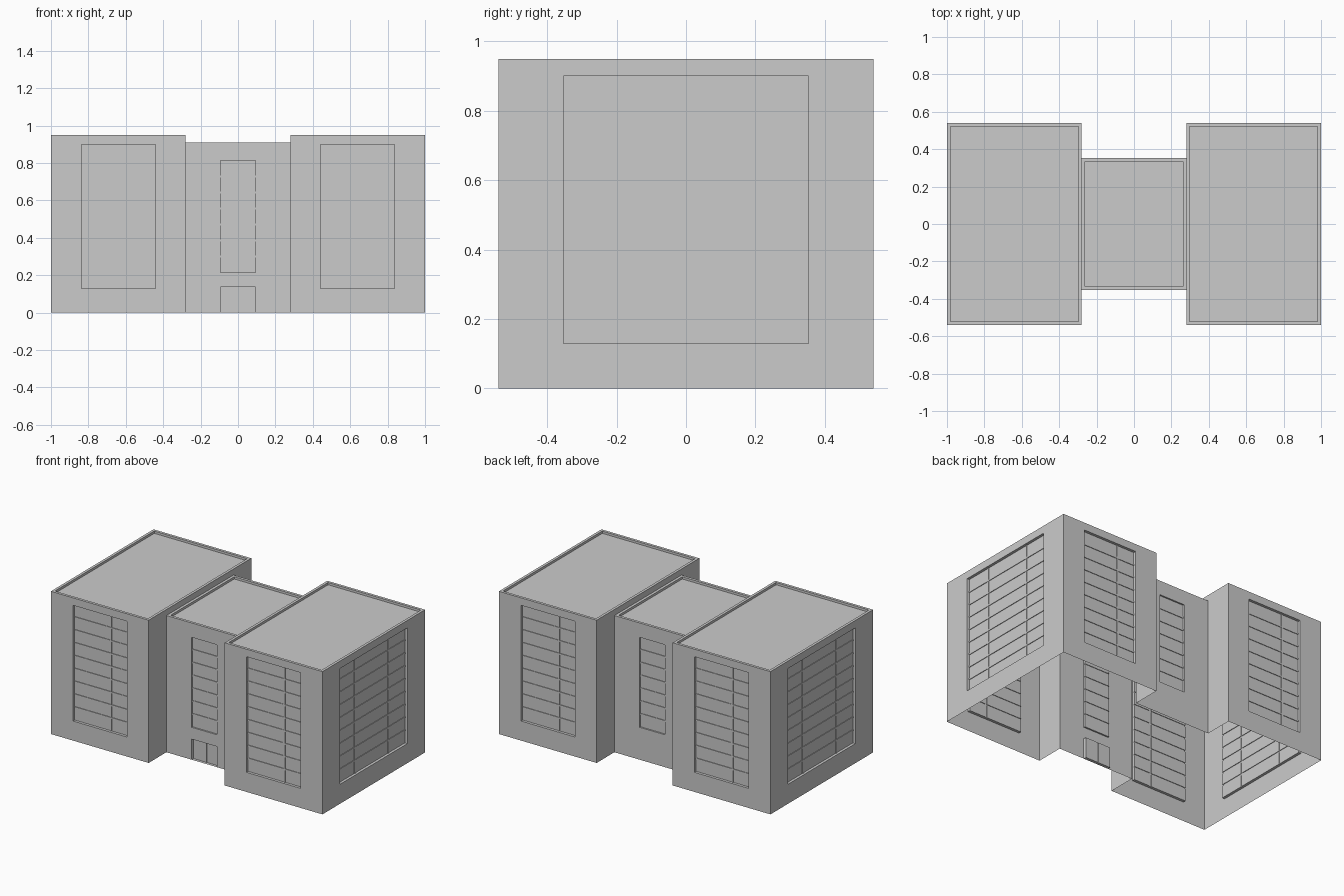
import bpy, bmesh, math
from mathutils import Vector

if "Cube" in bpy.data.objects:
    bpy.data.objects.remove(bpy.data.objects["Cube"])

X, Y, Z = Vector((1, 0, 0)), Vector((0, 1, 0)), Vector((0, 0, 1))
BAR = 0.005          # half width of a glazing bar
ROW = 0.77 / 9       # storey row height


def quad(bm, pts):
    bm.faces.new([bm.verts.new(p) for p in pts])


def lattice(bm, P, us, vs, depth, holes):
    """Flat grid of cells; hole cells are skipped (None) or sunk by a recess."""
    for i in range(len(us) - 1):
        for j in range(len(vs) - 1):
            c = [(us[i], vs[j]), (us[i + 1], vs[j]),
                 (us[i + 1], vs[j + 1]), (us[i], vs[j + 1])]
            if (i, j) not in holes:
                quad(bm, [P(u, v, depth) for u, v in c])
                continue
            spec = holes[(i, j)]
            if spec is None:
                continue
            recess, splits, rows, pane = spec
            d = depth + recess
            # reveal around the opening
            for k in range(4):
                a, b = c[k], c[(k + 1) % 4]
                quad(bm, [P(*a, depth), P(*b, depth), P(*b, d), P(*a, d)])
            if not rows:
                quad(bm, [P(u, v, d) for u, v in c])
                continue
            # glazing bars with sunken panes
            gu = bars(us[i], us[i + 1], splits)
            gv = bars(vs[j], vs[j + 1], [r / rows for r in range(1, rows)])
            panes = {(a, b): (pane, [], 0, 0)
                     for a in range(0, len(gu) - 1, 2)
                     for b in range(0, len(gv) - 1, 2)}
            lattice(bm, P, gu, gv, d, panes)


def bars(a, b, fractions):
    out = [a]
    for f in fractions:
        m = a + (b - a) * f
        out += [m - BAR, m + BAR]
    return out + [b]


def panel(bm, U, V, dist, us, vs, holes):
    N = U.cross(V)
    lattice(bm, lambda u, v, d: U * u + V * v + N * (dist - d), us, vs, 0, holes)


def finish(bm, name, turn=0):
    bmesh.ops.remove_doubles(bm, verts=bm.verts, dist=0.0005)
    me = bpy.data.meshes.new(name)
    bm.to_mesh(me)
    bm.free()
    ob = bpy.data.objects.new(name, me)
    ob.rotation_euler.z = turn
    bpy.context.collection.objects.link(ob)


def wing(name, turn):
    bm = bmesh.new()
    zs = [0, 0.13, 0.90, 0.95]
    end = {(1, 1): (0.014, [0.68], 9, 0.004)}
    # front, back and outer side walls with tall windows
    panel(bm, X, Z, 0.54, [0.28, 0.44, 0.837, 1], zs, end)
    panel(bm, -X, Z, 0.54, [-1, -0.837, -0.44, -0.28], zs, end)
    panel(bm, Y, Z, 1, [-0.54, -0.353, 0.353, 0.54], zs,
          {(1, 1): (0.014, [0.25, 0.75], 9, 0.004)})
    # inner wall, open to the link block
    panel(bm, -Y, Z, -0.28, [-0.54, -0.353, 0.353, 0.54], [0, 0.91, 0.95],
          {(1, 0): None})
    # roof with low parapet
    panel(bm, X, Y, 0.95, [0.28, 0.298, 0.982, 1], [-0.54, -0.522, 0.522, 0.54],
          {(1, 1): (0.015, [], 0, 0)})
    finish(bm, name, turn)


wing("right_wing", 0)
wing("left_wing", math.pi)

# link block between the wings, door on the front only
bm = bmesh.new()
us = [-0.28, -0.094, 0.094, 0.28]
zs = [0, 0.137, 0.13 + ROW, 0.90 - ROW, 0.91]
window = (0.006, [], 7, 0.004)
panel(bm, X, Z, 0.353, us, zs, {(1, 2): window, (1, 0): (0.016, [0.5], 1, 0.004)})
panel(bm, -X, Z, 0.353, us, zs, {(1, 2): window})
panel(bm, X, Y, 0.91, [-0.28, -0.262, 0.262, 0.28], [-0.353, -0.335, 0.335, 0.353],
      {(1, 1): (0.015, [], 0, 0)})
finish(bm, "link_block")
